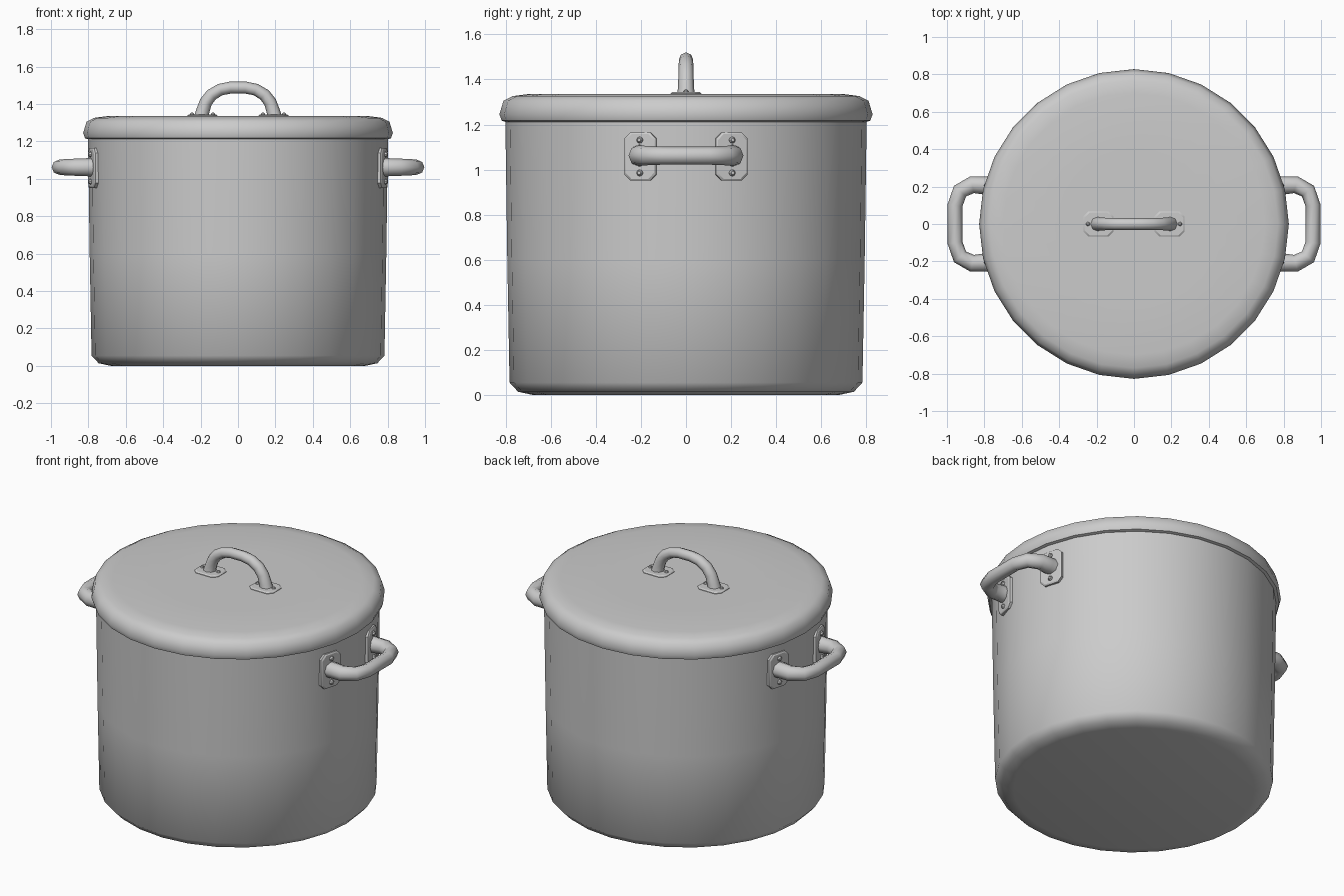
import bpy, bmesh, math
from mathutils import Vector, Matrix

if "Cube" in bpy.data.objects:
    bpy.data.objects.remove(bpy.data.objects["Cube"])

SIDES = 28


def finish(name, bm, angle=50):
    bmesh.ops.recalc_face_normals(bm, faces=bm.faces)
    me = bpy.data.meshes.new(name)
    bm.to_mesh(me)
    bm.free()
    ob = bpy.data.objects.new(name, me)
    bpy.context.collection.objects.link(ob)
    bpy.ops.object.select_all(action='DESELECT')
    ob.select_set(True)
    bpy.context.view_layer.objects.active = ob
    bpy.ops.object.shade_smooth_by_angle(angle=math.radians(angle))
    return ob


def bridge(bm, rings):
    for a, b in zip(rings, rings[1:]):
        n = len(a)
        for i in range(n):
            j = (i + 1) % n
            bm.faces.new((a[i], a[j], b[j], b[i]))
    bm.faces.new(rings[0])
    bm.faces.new(rings[-1])


def lathe(name, profile):
    bm = bmesh.new()
    step = 2 * math.pi / SIDES
    bridge(bm, [[bm.verts.new((r * math.cos(i * step), r * math.sin(i * step), z))
                 for i in range(SIDES)] for r, z in profile])
    return finish(name, bm)


def tube(name, points, radii, normal, sides=8):
    """Sweep a round section along a planar path; normal is the plane's normal."""
    pts = [Vector(p) for p in points]
    bm = bmesh.new()
    rings = []
    for k, p in enumerate(pts):
        d0 = (p - pts[max(k - 1, 0)]).normalized()
        d1 = (pts[min(k + 1, len(pts) - 1)] - p).normalized()
        side = normal.cross((d0 + d1).normalized())
        rings.append([bm.verts.new(p + radii[k] * (side * math.cos(t) + normal * math.sin(t)))
                      for t in (2 * math.pi * i / sides for i in range(sides))])
    bridge(bm, rings)
    return finish(name, bm, 60)


def plate(name, frame, w, h, thick, rivets, rivet_r):
    """Chamfered mounting plate in the local xy plane, with domed rivets."""
    bm = bmesh.new()
    rings = []
    for inset, z in ((0, -thick), (0, -0.006), (0.007, 0)):
        x, y, c = w - inset, h - inset, 0.027
        outline = ((x, y - c), (x - c, y), (c - x, y), (-x, y - c),
                   (-x, c - y), (c - x, -y), (x - c, -y), (x, c - y))
        rings.append([bm.verts.new((px, py, z)) for px, py in outline])
    bridge(bm, rings)
    for x, y in rivets:
        bmesh.ops.create_uvsphere(bm, u_segments=8, v_segments=6, radius=rivet_r,
                                  matrix=Matrix.Translation((x, y, 0)))
    bm.transform(frame)
    return finish(name, bm, 30)


# Pot body with tapered wall and hollow interior
lathe("pot_body", [(0.68, 0), (0.745, 0.014), (0.783, 0.055), (0.793, 0.6), (0.802, 1.24),
                   (0.775, 1.24), (0.76, 0.06), (0.70, 0.03)])

# Lid with rounded rim
lathe("lid", [(0.79, 1.208), (0.818, 1.217), (0.828, 1.245), (0.81, 1.305),
              (0.77, 1.326), (0.70, 1.335), (0.40, 1.335)])

# Side handles, each on two riveted plates
half = [(0.765, 0.205, 0.05), (0.81, 0.207, 0.048), (0.865, 0.21, 0.046),
        (0.93, 0.176, 0.043), (0.957, 0.10, 0.04)]
path = half + [(x, -y, r) for x, y, r in reversed(half)]
up = Vector((0, 0, 1))
for label, s in (("right", 1), ("left", -1)):
    tube(label + "_handle", [(s * x, y, 1.062) for x, y, r in path],
         [r for x, y, r in path], up)
    for end, e in (("back", 1), ("front", -1)):
        a = e * math.asin(0.205 / 0.813)
        n = Vector((s * math.cos(a), math.sin(a), 0))
        t = up.cross(n)
        frame = Matrix((t, up, n)).transposed().to_4x4()
        frame.translation = n * 0.813 + up * 1.058
        plate(f"{label}_handle_plate_{end}", frame, 0.072, 0.107, 0.04,
              [(0, 0.073), (0, -0.073)], 0.015)

# Lid handle arch on two riveted plates
arc = [(0.195, 1.33, 0.04), (0.189, 1.36, 0.036), (0.172, 1.41, 0.034),
       (0.142, 1.449, 0.033), (0.095, 1.477, 0.032), (0.04, 1.488, 0.032)]
arc = arc + [(-x, z, r) for x, z, r in reversed(arc)]
tube("lid_handle", [(x, 0, z) for x, z, r in arc], [r for x, z, r in arc], Vector((0, 1, 0)))
for label, s in (("right", 1), ("left", -1)):
    plate("lid_handle_plate_" + label, Matrix.Translation((s * 0.19, 0, 1.344)),
          0.081, 0.068, 0.015, [(0.056, 0), (-0.056, 0)], 0.011)
